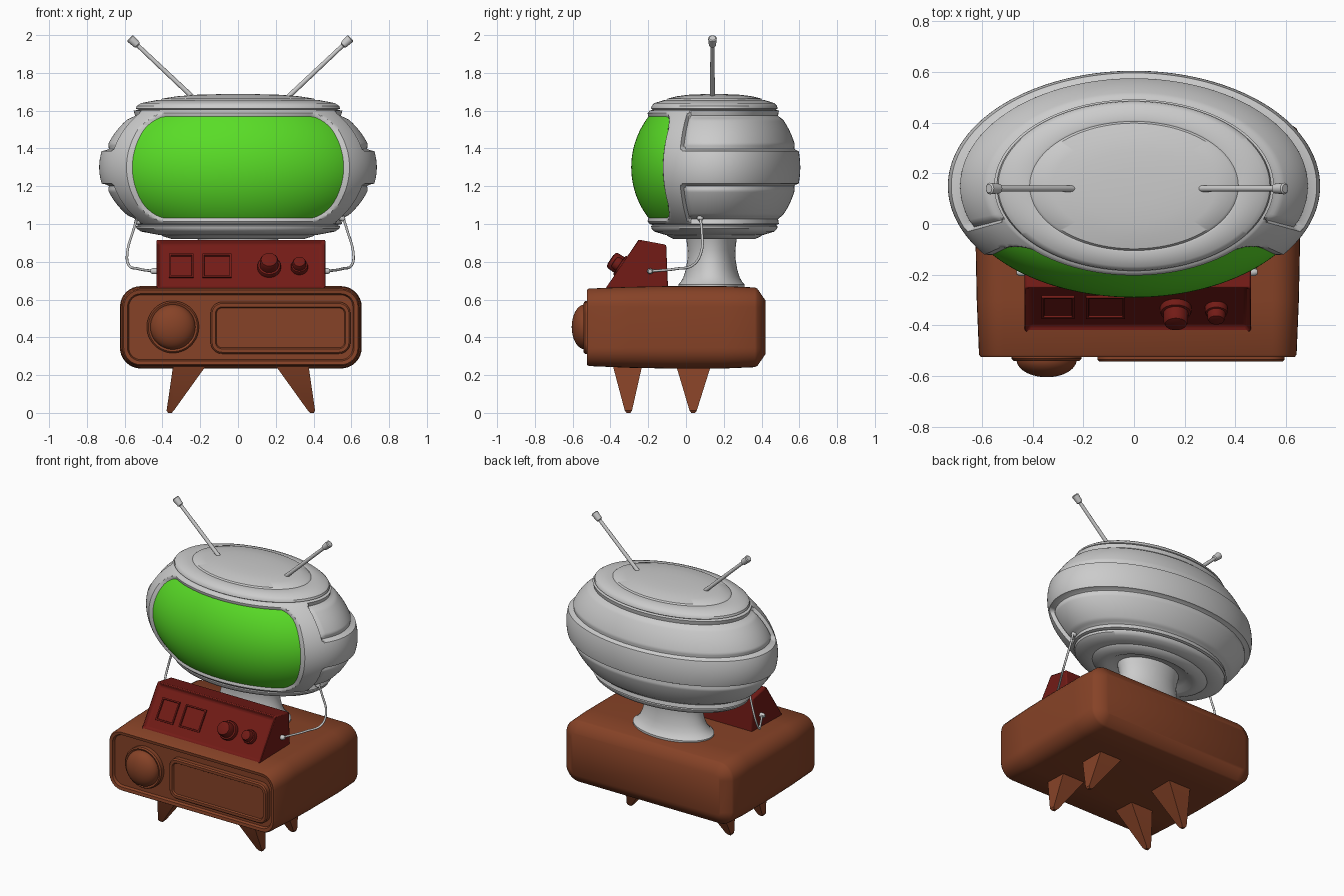
import bpy, bmesh
from math import sin, cos, pi, radians, hypot, asin
from mathutils import Matrix, Vector

if "Cube" in bpy.data.objects:
    bpy.data.objects.remove(bpy.data.objects["Cube"])


def material(name, rgb):
    m = bpy.data.materials.new(name)
    m.diffuse_color = (*rgb, 1)
    m.use_nodes = True
    m.node_tree.nodes["Principled BSDF"].inputs["Base Color"].default_value = m.diffuse_color
    return m


GREEN = material("green", (0.1, 0.72, 0.02))
BROWN = material("brown", (0.24, 0.055, 0.02))
RED = material("dark_red", (0.17, 0.011, 0.008))


def finish(name, bm, mat=None, bevel=0):
    bmesh.ops.recalc_face_normals(bm, faces=bm.faces)
    me = bpy.data.meshes.new(name)
    bm.to_mesh(me)
    bm.free()
    ob = bpy.data.objects.new(name, me)
    bpy.context.collection.objects.link(ob)
    if mat:
        me.materials.append(mat)
    if bevel:
        b = ob.modifiers.new("bevel", 'BEVEL')
        b.width, b.segments = bevel, 2
    return ob


def loft(name, loops, mat=None, closed=True, caps=True, bevel=0):
    """Skin between point loops of equal length."""
    bm = bmesh.new()
    rows = [[bm.verts.new(p) for p in lp] for lp in loops]
    n = len(rows[0])
    for a, b in zip(rows, rows[1:]):
        for i in range(n if closed else n - 1):
            j = (i + 1) % n
            bm.faces.new((a[i], a[j], b[j], b[i]))
    if caps:
        bm.faces.new(rows[0])
        bm.faces.new(rows[-1])
    return finish(name, bm, mat, bevel)


def lathe(name, profile, M, mat=None, n=48, sx=1.0):
    return loft(name, [[M @ Vector((r * cos(2 * pi * i / n) * sx, r * sin(2 * pi * i / n), z))
                        for i in range(n)] for r, z in profile], mat)


def rrect(w, h, r, n=8):
    return [(sx * (w - r) + r * cos(a0 + k * pi / 2 / n), sz * (h - r) + r * sin(a0 + k * pi / 2 / n))
            for sx, sz, a0 in ((1, 1, 0), (-1, 1, pi / 2), (-1, -1, pi), (1, -1, 1.5 * pi))
            for k in range(n + 1)]


def rounded_loft(name, cx, cz, w, h, r, steps, mat):
    """Rounded rectangle carried along y; steps are (y, inset)."""
    return loft(name, [[(cx + x, y, cz + z) for x, z in rrect(w - i, h - i, max(r - i, 0.015))]
                       for y, i in steps], mat)


# --- Head: ellipsoid with recessed panels and a screen opening
C, R, SX = Vector((0, 0.15, 1.3)), 0.455, 1.615


def ramp(t):
    t = min(max(t, 0), 1)
    return t * t * (3 - 2 * t)


def rbox(x, y, w, h, r):
    qx, qy = abs(x) - w + r, abs(y) - h + r
    return hypot(max(qx, 0), max(qy, 0)) + min(max(qx, qy), 0) - r


def head_point(t, r, z):
    return C + Vector((r * sin(t) * SX, -r * cos(t), z))


def relief(t, z):
    d = rbox((pi - abs(t)) * 0.6, abs(z) - 0.193, radians(114) * 0.6, 0.108, 0.04)
    s = 1 - 0.045 * ramp(-d / 0.015) + 0.018 * ramp((-d - 0.015) / 0.03)
    d = rbox(t * 0.6, z, radians(53) * 0.6, 0.288, 0.10)
    return s - 0.08 * ramp(-d / 0.025)


N, ROWS, LAT = 256, 76, asin(0.3 / R)
angles = [-pi + 2 * pi * i / N for i in range(N)]
lats = [-LAT + 2 * LAT * k / ROWS for k in range(ROWS + 1)]
cap = [(0.326, 0.305), (0.335, 0.311), (0.332, 0.325), (0.318, 0.34), (0.262, 0.357), (0.255, 0.355),
       (0.248, 0.364), (0.2, 0.376), (0.14, 0.384), (0.07, 0.387), (0.01, 0.388)]
under = cap[:7] + [(0.215, 0.38), (0.19, 0.38), (0.165, 0.36), (0.11, 0.35)]
rows = [[head_point(t, r, -z) for t in angles] for r, z in reversed(under)]
for p in lats:
    row = []
    for t in angles:
        s = relief(t, R * sin(p)) * R
        row.append(head_point(t, s * cos(p), s * sin(p)))
    rows.append(row)
rows += [[head_point(t, r, z) for t in angles] for r, z in cap]
loft("head_shell", rows)

# Screen sits just under the frame surface
S = 0.967 * R
loft("screen", [[head_point(radians(-53 + 106 * i / 48), S * cos(p), S * sin(p)) for i in range(49)]
                for p in [radians(-40 + 80 * k / 32) for k in range(33)]], GREEN, closed=False, caps=False)

# --- Neck
lathe("neck", [(0.176, 0.66), (0.176, 0.68), (0.165, 0.69), (0.148, 0.72), (0.136, 0.76), (0.128, 0.81),
               (0.126, 0.86), (0.132, 0.91), (0.14, 0.96)], Matrix.Translation((0, 0.135, 0)), sx=1.6)


def along(a, b):
    a, b = Vector(a), Vector(b)
    q = (b - a).to_track_quat('Z', 'Y').to_matrix().to_4x4()
    return Matrix.Translation(a) @ q, (b - a).length


# --- Antennas, plugs and cables on both sides
for side, s in (("left", -1), ("right", 1)):
    ox = 0.012
    M, L = along((ox + s * 0.245, 0.14, 1.665), (ox + s * 0.585, 0.14, 1.985))
    lathe(side + "_antenna", [(0.013, 0), (0.011, L - 0.06), (0.019, L - 0.055), (0.023, L - 0.005),
                              (0.017, L)], M, n=16)
    cu = bpy.data.curves.new(side + "_cable", 'CURVE')
    cu.dimensions, cu.bevel_depth, cu.bevel_resolution, cu.resolution_u = '3D', 0.007, 2, 8
    pts = [(0.545, 0.075, 1.035), (0.565, 0.083, 0.97), (0.598, 0.08, 0.85), (0.592, 0.04, 0.785),
           (0.54, -0.05, 0.763), (0.455, -0.19, 0.75)]
    sp = cu.splines.new('BEZIER')
    sp.bezier_points.add(len(pts) - 1)
    for bp, (x, y, z) in zip(sp.bezier_points, pts):
        bp.co = (ox + s * x, y, z)
        bp.handle_left_type = bp.handle_right_type = 'AUTO'
    bpy.context.collection.objects.link(bpy.data.objects.new(side + "_cable", cu))
    M, L = along((ox + s * 0.435, -0.19, 0.75), (ox + s * 0.475, -0.19, 0.75))
    lathe(side + "_plug", [(0.016, 0), (0.016, L * 0.7), (0.01, L)], M, n=16)
    M, L = along((ox + s * 0.52, 0.08, 1.05), (ox + s * 0.55, 0.072, 1.02))
    lathe(side + "_socket", [(0.017, 0), (0.017, L * 0.7), (0.009, L)], M, n=16)

# --- Cabinet body with rimmed front and chamfered back
rounded_loft("cabinet", 0.015, 0.453, 0.64, 0.218, 0.11,
             [(-0.505, 0.055), (-0.505, 0.047), (-0.522, 0.04), (-0.525, 0.02), (-0.515, 0.013), (-0.3, 0.004),
              (-0.1, 0), (0.2, 0), (0.365, 0.007), (0.378, 0.014), (0.42, 0.075)], BROWN)
rounded_loft("front_plate", 0.225, 0.45, 0.37, 0.137, 0.06,
             [(-0.49, 0), (-0.535, 0), (-0.543, 0.008), (-0.543, 0.026), (-0.533, 0.032)], BROWN)

# --- Round speaker dome on the cabinet front
F = Matrix(((1, 0, 0, -0.345), (0, 0, -1, -0.5), (0, 1, 0, 0.455), (0, 0, 0, 1)))
lathe("dial_dome", [(0.138, 0), (0.138, 0.032), (0.13, 0.04), (0.121, 0.036)] +
      [(0.119 * cos(radians(a)), 0.035 + 0.07 * sin(radians(a))) for a in range(0, 90, 8)], F, BROWN)

# --- Splayed square legs
for yname, y, hy, ty in (("front", -0.31, 0.08, -0.305), ("back", 0.04, 0.095, 0.038)):
    for side, s in (("left", -1), ("right", 1)):
        loft(f"{yname}_{side}_leg",
             [[(0.015 + s * cx + u * hw, yy + v * hd, z) for u, v in ((-1, -1), (1, -1), (1, 1), (-1, 1))]
              for cx, hw, yy, hd, z in ((0.267, 0.09, y, hy, 0.26), (0.374, 0.019, ty, 0.019, 0.012),
                                        (0.376, 0.01, ty, 0.01, 0.0))], BROWN)

# --- Sloped control panel with recessed face
bm = bmesh.new()
profile = [(-0.43, 0.66), (-0.255, 0.918), (-0.105, 0.89), (-0.095, 0.66)]
a, b = [[bm.verts.new((x, y, z)) for y, z in profile] for x in (-0.432, 0.462)]
bm.faces.new(a)
bm.faces.new(b)
sides = [bm.faces.new((a[i], a[(i + 1) % 4], b[(i + 1) % 4], b[i])) for i in range(4)]
bmesh.ops.recalc_face_normals(bm, faces=bm.faces)
bmesh.ops.inset_individual(bm, faces=[sides[0]], thickness=0.03, depth=-0.022)
finish("control_panel", bm, RED, bevel=0.008)

# Buttons and knobs placed in the sloped face's own frame
up = Vector((0, 0.175, 0.258)).normalized()
out = Vector((1, 0, 0)).cross(up)
P = Matrix((Vector((1, 0, 0)), up, out)).transposed().to_4x4()
P.translation = Vector((0, -0.43, 0.66)) - out * 0.024
for name, x, hw in (("left_button", -0.3, 0.065), ("right_button", -0.112, 0.077)):
    loft(name, [[P @ Vector((x + u * (hw - i), 0.155 + v * (0.074 - i), h))
                 for u, v in ((-1, -1), (1, -1), (1, 1), (-1, 1))]
                for h, i in ((0, 0), (0.012, 0), (0.012, 0.009), (0.004, 0.011))], RED)
for name, x, r, h in (("large_knob", 0.165, 0.062, 0.085), ("small_knob", 0.325, 0.045, 0.065)):
    lathe(name, [(r, 0), (r, 0.02), (r * 0.95, 0.028), (r * 0.8, 0.03), (r * 0.78, h * 0.8), (r * 0.68, h * 0.95),
                 (r * 0.4, h), (0.004, h)], P @ Matrix.Translation((x, 0.145, 0)), RED, n=32)

# --- Smooth shading with crisp edges
meshes = [o for o in bpy.context.scene.objects if o.type == 'MESH']
for o in meshes:
    o.select_set(True)
bpy.context.view_layer.objects.active = meshes[0]
bpy.ops.object.shade_smooth_by_angle(angle=radians(35))
